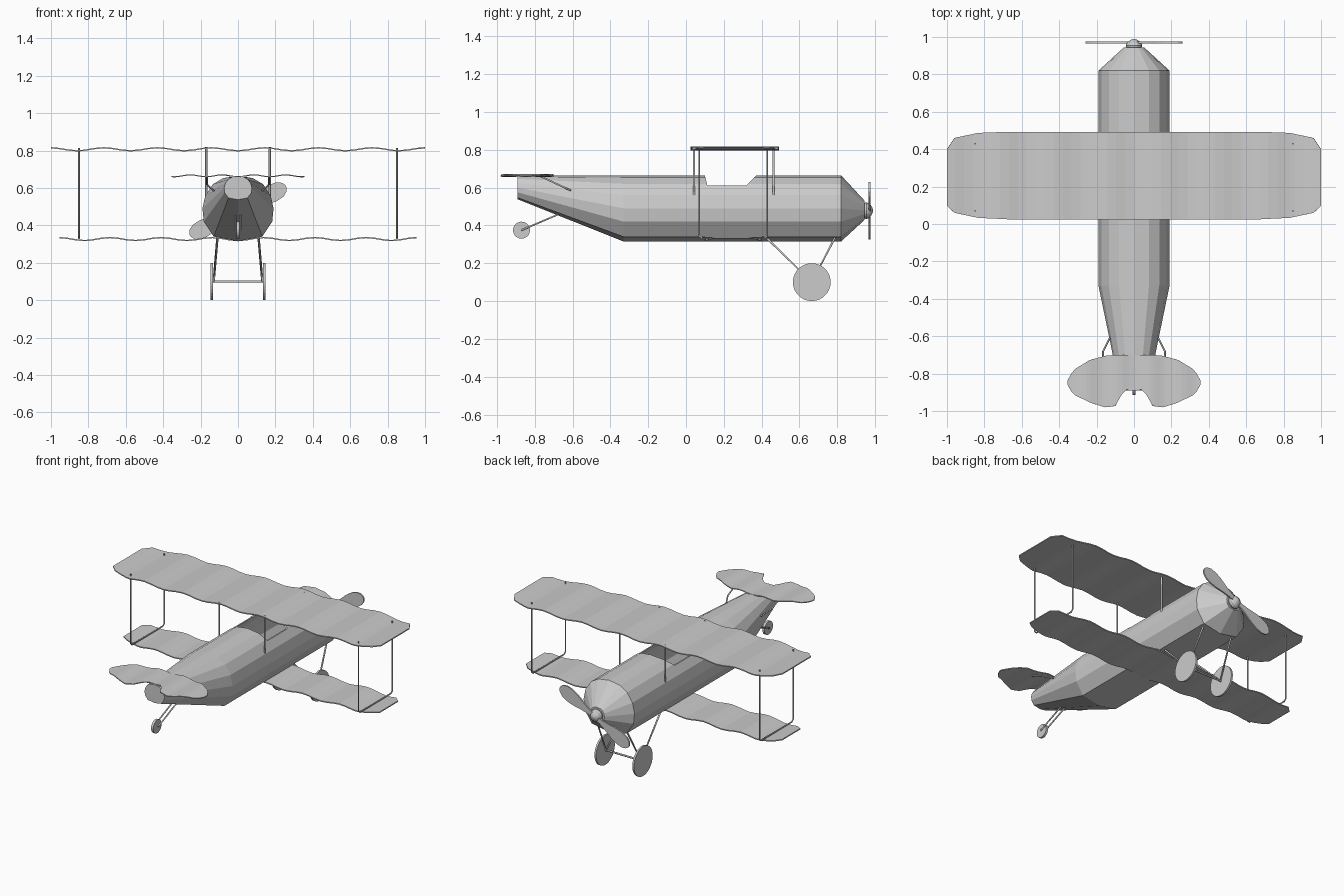
import bpy, bmesh, math
from mathutils import Vector

if "Cube" in bpy.data.objects:
    bpy.data.objects.remove(bpy.data.objects["Cube"])


def make(name, verts, faces):
    bm = bmesh.new()
    vs = [bm.verts.new(v) for v in verts]
    for f in faces:
        bm.faces.new([vs[i] for i in f])
    bmesh.ops.recalc_face_normals(bm, faces=bm.faces)
    me = bpy.data.meshes.new(name)
    bm.to_mesh(me)
    bm.free()
    ob = bpy.data.objects.new(name, me)
    bpy.context.collection.objects.link(ob)
    return ob


def loft(name, rings):
    n = len(rings[0])
    faces = [(k * n + i, k * n + (i + 1) % n, (k + 1) * n + (i + 1) % n, (k + 1) * n + i)
             for k in range(len(rings) - 1) for i in range(n)]
    faces += [tuple(range(n)), tuple(range((len(rings) - 1) * n, len(rings) * n))]
    return make(name, [p for r in rings for p in r], faces)


def thicken(ob, t, offset):
    m = ob.modifiers.new("thickness", 'SOLIDIFY')
    m.thickness, m.offset = t, offset


def rod(name, points, r):
    cu = bpy.data.curves.new(name, 'CURVE')
    cu.dimensions = '3D'
    cu.bevel_depth, cu.bevel_resolution, cu.use_fill_caps = r, 1, True
    sp = cu.splines.new('POLY')
    sp.points.add(len(points) - 1)
    for p, co in zip(sp.points, points):
        p.co = (*co, 1)
    ob = bpy.data.objects.new(name, cu)
    bpy.context.collection.objects.link(ob)
    return ob


def disc(name, c, r, w, n=28):
    ring = [(r * math.cos(2 * math.pi * i / n), r * math.sin(2 * math.pi * i / n)) for i in range(n)]
    return loft(name, [[(c[0] + s * w / 2, c[1] + a, c[2] + b) for a, b in ring] for s in (-1, 1)])


def wavy_panel(name, stations, z, amp, period, t):
    # stations: (x, rear y, front y) for the right half
    def edges(x):
        for (x0, a0, b0), (x1, a1, b1) in zip(stations, stations[1:]):
            if x <= x1 + 1e-6:
                f = (x - x0) / (x1 - x0)
                return a0 + (a1 - a0) * f, b0 + (b1 - b0) * f
    end = stations[-1][0]
    half = {round(s[0], 4) for s in stations}
    half |= {round(i * period / 6, 4) for i in range(int(end / period * 6) + 1)}
    xs = sorted(half | {-x for x in half})
    verts = []
    for x in xs:
        h = z - amp * math.cos(2 * math.pi * x / period)
        verts += [(x, y, h) for y in edges(abs(x))]
    ob = make(name, verts, [(2 * i, 2 * i + 2, 2 * i + 3, 2 * i + 1) for i in range(len(xs) - 1)])
    thicken(ob, t, 0)
    return ob


# Fuselage: faceted section lofted from tail to nose
half = [(0, .665), (.08, .653), (.135, .62), (.175, .56), (.19, .49), (.183, .42), (.13, .34), (0, .315)]
section = half + [(-x, z) for x, z in half[-2:0:-1]]


def ring(y, sx, zlo, zhi):
    return [(x * sx, y, zlo + (z - .315) / .35 * (zhi - zlo)) for x, z in section]


body = loft("fuselage", [ring(-.89, .39, .538, .662), ring(-.33, 1, .315, .665),
                         ring(.82, 1, .315, .665), ring(.945, .28, .43, .53)])
thicken(body, .008, -1)

# Cockpit opening
profile = [(.095, .70), (.1, .662), (.113, .612), (.32, .612), (.37, .662), (.38, .70)]
cutter = loft("cockpit_cutter", [[(x, y, z) for y, z in profile] for x in (-.3, .3)])
cutter.hide_render = True
cutter.hide_viewport = True
cut = body.modifiers.new("cockpit", 'BOOLEAN')
cut.operation, cut.object, cut.solver = 'DIFFERENCE', cutter, 'EXACT'

# Wings and tailplane
wing = [(0, .025, .493), (.67, .025, .493), (.834, .033, .487), (.96, .06, .46), (1, .097, .40)]
wavy_panel("upper_wing", wing, .807, .008, .287, .007)
wavy_panel("lower_wing", [(x * .955, .25 + (a - .26) * .64, .25 + (b - .26) * .64) for x, a, b in wing],
           .327, .008, .274, .007)
tail = [(0, -.88, -.703), (.04, -.885, -.70), (.065, -.91, -.70), (.10, -.973, -.70), (.155, -.98, -.705),
        (.235, -.955, -.727), (.315, -.915, -.775), (.335, -.895, -.80), (.355, -.86, -.835)]
wavy_panel("tailplane", tail, .665, .005, .17, .006)

# Struts, braces and landing gear, left and right
for s, side in ((-1, "left"), (1, "right")):
    x = s * .85
    rod(side + "_wing_frame", [(x, .07, .815), (x, .07, .345), (x, .085, .332),
                               (x, .415, .332), (x, .43, .345), (x, .43, .815)], .005)
    for y, end in ((.043, "rear"), (.463, "front")):
        rod(f"{side}_{end}_cabane_strut", [(s * .17, y, .56), (s * .17, y, .818)], .006)
    rod(side + "_tail_brace", [(s * .165, -.77, .66), (s * .165, -.68, .618), (s * .13, -.61, .585)], .005)
    rod(side + "_gear_legs", [(s * .11, .43, .33), (s * .13, .665, .10), (s * .11, .79, .34)], .006)
    disc(side + "_wheel", (s * .141, .665, .10), .1, .012)
    rod(side + "_tail_fork", [(s * .014, -.87, .375), (s * .014, -.66, .465)], .005)
rod("axle", [(-.14, .665, .10), (.14, .665, .10)], .006)
disc("tail_wheel", (0, -.87, .375), .045, .016, 20)

# Propeller hub and blades
n, zc = 16, .478
loft("propeller_hub", [[(r * math.cos(2 * math.pi * i / n), y, zc + r * math.sin(2 * math.pi * i / n))
                        for i in range(n)]
                       for r, y in ((.04, .94), (.044, .955), (.038, .97), (.022, .982), (.006, .989))])
u = Vector((math.cos(math.radians(27)), 0, math.sin(math.radians(27))))
v = Vector((-u.z, 0, u.x))
leaf = [(.0, .015), (.05, .016), (.10, .026), (.16, .042), (.21, .048), (.25, .043), (.277, .027), (.288, .008)]
outline = leaf + [(a, -b) for a, b in reversed(leaf)]
for s, side in ((-1, "left"), (1, "right")):
    loft(side + "_propeller_blade", [[Vector((0, y, zc)) + s * (u * a + v * b) for a, b in outline]
                                     for y in (.966, .976)])
